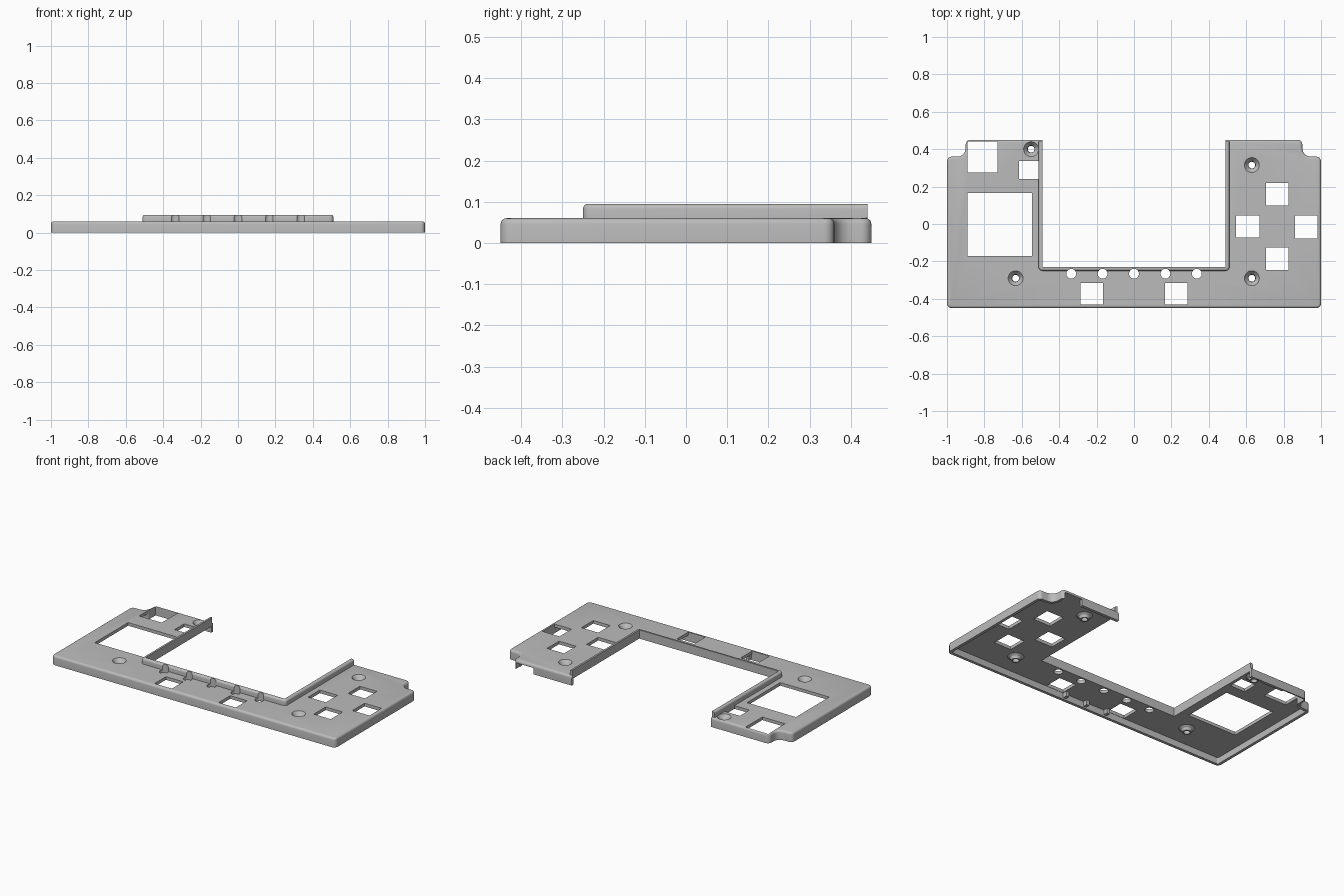
import bpy, bmesh
from math import pi, cos, sin

cube = bpy.data.objects.get("Cube")
if cube:
    bpy.data.objects.remove(cube, do_unlink=True)

grey = bpy.data.materials.new("light_grey_plastic")
grey.use_nodes = True
colour = (0.5, 0.5, 0.5, 1)
grey.diffuse_color = colour
grey.node_tree.nodes["Principled BSDF"].inputs["Base Color"].default_value = colour

TOP, UNDER, LIP_TOP = 0.06, 0.04, 0.095


def arc(cx, cy, r, start, end, n=6):
    return [(cx + r * cos(start + (end - start) * i / n),
             cy + r * sin(start + (end - start) * i / n)) for i in range(n + 1)]


def rect(x0, x1, y0, y1):
    return [(x0, y0), (x1, y0), (x1, y1), (x0, y1)]


def circle(x, y, r, n=32):
    return arc(x, y, r, 0, 2 * pi, n)[:-1]


def prism(bm, points, z0, z1):
    face = bm.faces.new([bm.verts.new((x, y, z0)) for x, y in points])
    ext = bmesh.ops.extrude_face_region(bm, geom=[face])["geom"]
    verts = [g for g in ext if isinstance(g, bmesh.types.BMVert)]
    bmesh.ops.translate(bm, verts=verts, vec=(0, 0, z1 - z0))


def make(name, bm):
    bmesh.ops.recalc_face_normals(bm, faces=bm.faces[:])
    mesh = bpy.data.meshes.new(name)
    bm.to_mesh(mesh)
    bm.free()
    mesh.materials.append(grey)
    ob = bpy.data.objects.new(name, mesh)
    bpy.context.collection.objects.link(ob)
    return ob


def prisms(name, shapes, z0, z1):
    bm = bmesh.new()
    for points in shapes:
        prism(bm, points, z0, z1)
    return make(name, bm)


def activate(ob):
    bpy.ops.object.select_all(action='DESELECT')
    ob.select_set(True)
    bpy.context.view_layer.objects.active = ob


def cut(ob, shapes, z0, z1):
    cutter = prisms("cutter", shapes, z0, z1)
    cutter.hide_render = True
    mod = ob.modifiers.new("cut", 'BOOLEAN')
    mod.operation, mod.solver, mod.object = 'DIFFERENCE', 'EXACT', cutter
    activate(ob)
    bpy.ops.object.modifier_apply(modifier=mod.name)
    bpy.data.objects.remove(cutter, do_unlink=True)


def smooth(ob):
    activate(ob)
    bpy.ops.object.shade_smooth_by_angle(angle=pi / 6)


def round_top(bm, z, size, test=lambda e: True):
    edges = [e for e in bm.edges
             if all(abs(v.co.z - z) < 1e-5 for v in e.verts) and test(e)]
    bmesh.ops.bevel(bm, geom=edges, offset=size, segments=4, profile=0.5,
                    affect='EDGES')


def outline(d):
    """Plan of the cover, inset by d, with a concave notch at each back corner."""
    r = 0.025
    half = (arc(1 - r, -0.45 + r, r - d, -pi / 2, 0)
            + arc(1 - r, 0.36 - r, r - d, 0, pi / 2)
            + arc(0.945, 0.405, 0.045 + d, -pi / 2, -pi)
            + arc(0.9 - r, 0.45 - r, r - d, 0, pi / 2))
    return half + [(-x, y) for x, y in reversed(half)]


# Cover: rounded slab hollowed from below
bm = bmesh.new()
prism(bm, outline(0), 0, TOP)
round_top(bm, TOP, 0.014)
cover = make("cover_shell", bm)
cut(cover, [outline(0.018)], -0.05, UNDER)

# Central opening and the cable slot in the back skirt
cut(cover, [rect(-0.49, 0.49, -0.23, 0.6)], -0.1, 0.2)
cut(cover, [rect(0.76, 0.885, 0.41, 0.5)], -0.05, UNDER)

# Windows, screw holes and indicator holes
windows = [
    rect(-0.89, -0.545, -0.17, 0.165),
    rect(-0.89, -0.73, 0.275, 0.442),
    rect(-0.615, -0.51, 0.24, 0.337),
    rect(0.705, 0.825, 0.1, 0.22),
    rect(0.705, 0.825, -0.245, -0.125),
    rect(0.545, 0.67, -0.073, 0.045),
    rect(0.86, 0.98, -0.077, 0.045),
    rect(-0.287, -0.165, -0.43, -0.315),
    rect(0.165, 0.285, -0.43, -0.315),
]
screws = [(-0.633, -0.29), (0.63, -0.29), (0.63, 0.315), (-0.55, 0.4)]
dots = [circle(0.168 * i, -0.266, 0.026) for i in range(-2, 3)]
cut(cover, windows + [circle(x, y, 0.04) for x, y in screws] + dots, -0.1, 0.2)
smooth(cover)

# Raised lip around the opening
r = 0.02
right = arc(0.51 - r, -0.25 + r, r, -pi / 2, 0) + [(0.51, 0.44), (0.49, 0.44), (0.49, -0.23)]
bm = bmesh.new()
prism(bm, right + [(-x, y) for x, y in reversed(right)], TOP, LIP_TOP)
round_top(bm, LIP_TOP, 0.012, lambda e: any(
    abs(v.co.x) > 0.5 or v.co.y < -0.24 for v in e.verts)
    and not all(v.co.y > 0.43 for v in e.verts))
lip = make("opening_lip", bm)
cut(lip, dots, -0.1, 0.2)
smooth(lip)

# Countersunk screw bosses, lathed from one profile
profile = [(0.04, TOP), (0.02, 0.035), (0.018, 0.015), (0.026, 0.015), (0.032, 0.03), (0.046, UNDER)]
N = 32
for number, (x, y) in enumerate(screws, 1):
    bm = bmesh.new()
    rings = [[bm.verts.new((px, py, z)) for px, py in circle(x, y, rad, N)]
             for rad, z in profile]
    for k, ring in enumerate(rings):
        other = rings[(k + 1) % len(rings)]
        for i in range(N):
            j = (i + 1) % N
            bm.faces.new((ring[i], ring[j], other[j], other[i]))
    smooth(make(f"screw_boss_{number}", bm))

# Stiffening ribs inside the front skirt
prisms("front_ribs", [rect(x - 0.01, x + 0.01, -0.435, -0.405)
                      for x in (-0.15, 0, 0.15)], 0.01, UNDER + 0.005)
